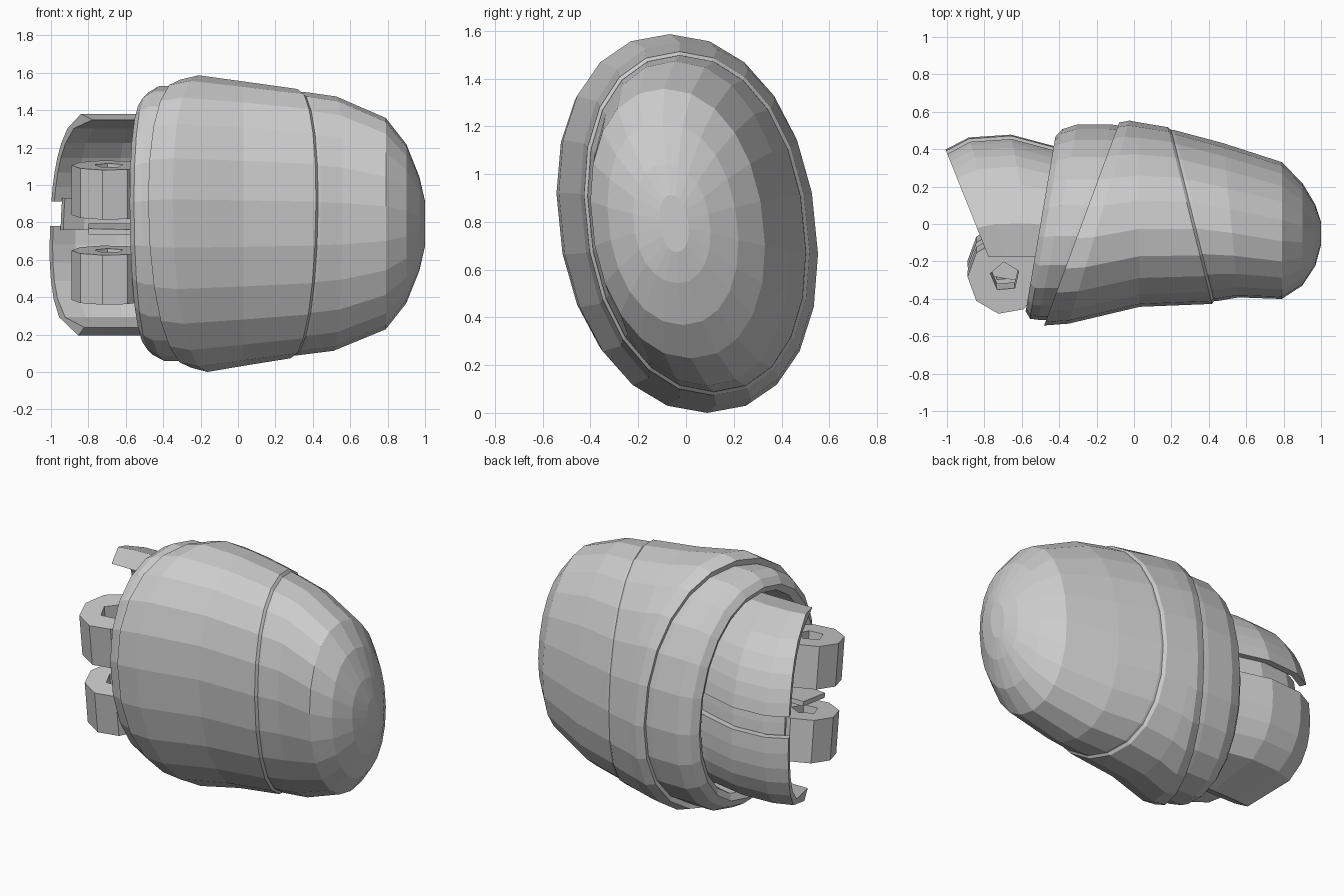
import bpy, bmesh, math

if "Cube" in bpy.data.objects:
    bpy.data.objects.remove(bpy.data.objects["Cube"])

ZC = 0.793     # mid height
TILT = 0.10    # the whole part leans toward -y with height


def loft(name, rings, cap_start=False, cap_end=False):
    """Skin a list of equal-length closed rings."""
    bm = bmesh.new()
    vr = [[bm.verts.new(p) for p in r] for r in rings]
    n = len(rings[0])
    for a, b in zip(vr, vr[1:]):
        for i in range(n):
            j = (i + 1) % n
            bm.faces.new((a[i], a[j], b[j], b[i]))
    if cap_start:
        bm.faces.new(vr[0][::-1])
    if cap_end:
        bm.faces.new(vr[-1])
    bmesh.ops.recalc_face_normals(bm, faces=bm.faces)
    me = bpy.data.meshes.new(name)
    bm.to_mesh(me)
    bm.free()
    ob = bpy.data.objects.new(name, me)
    bpy.context.collection.objects.link(ob)
    return ob


def oval(x, slope, yc, a, b, n=22, power=2.15):
    """Leaning oval ring; slope slants it along x with y."""
    pts = []
    for i in range(n):
        t = 2 * math.pi * (i + 0.5) / n
        c, s = math.cos(t), math.sin(t)
        y = a * math.copysign(abs(c) ** (2 / power), c)
        z = b * math.copysign(abs(s) ** (2 / power), s)
        y += yc - TILT * z
        pts.append((x + slope * y, y, ZC + z))
    return pts


def ovals(rows):
    return [oval(*r) for r in rows]


# middle shell with slanted front and rear edges
loft("outer_shell", ovals([
    (-0.27, 0.37, 0.0, 0.49, 0.73),
    (-0.28, 0.37, 0.0, 0.535, 0.77),
    (-0.19, 0.30, 0.01, 0.535, 0.793),
    (0.03, 0.0, 0.05, 0.485, 0.76),
    (0.31, -0.25, 0.045, 0.465, 0.72),
    (0.335, -0.25, 0.045, 0.44, 0.695)]))

# rounded end cap
loft("end_cap", ovals([
    (0.22, -0.25, 0.05, 0.45, 0.705),
    (0.34, -0.25, 0.045, 0.45, 0.705),
    (0.52, -0.10, 0.02, 0.405, 0.68),
    (0.79, 0.0, -0.035, 0.36, 0.565),
    (0.90, 0.0, -0.055, 0.27, 0.425),
    (0.97, 0.0, -0.06, 0.16, 0.25),
    (1.00, 0.0, -0.05, 0.06, 0.12)]), cap_end=True)

# rear collar with rolled rim and recessed floor
loft("rear_collar", ovals([
    (-0.20, 0.37, 0.01, 0.50, 0.73),
    (-0.30, 0.33, 0.01, 0.515, 0.735),
    (-0.41, 0.20, 0.01, 0.515, 0.735),
    (-0.47, 0.17, 0.0, 0.50, 0.70),
    (-0.50, 0.17, 0.0, 0.46, 0.655),
    (-0.48, 0.17, 0.0, 0.425, 0.615),
    (-0.34, 0.17, 0.0, 0.40, 0.59)]), cap_end=True)


# curved hollow joint lobes behind the hinge, open toward the front
def lobe(name, z0, z1, scale=1.0, inset=0.0, rows=6, wall=0.04):
    front = -0.12
    zs = [z0 + (z1 - z0) * i / rows for i in range(rows + 1)]

    def back(z, depth, h):
        v = min(abs(z - ZC) / h, 1)
        return front + depth * scale * (1 - v ** 2.5) ** (1 / 2.5)

    rings = []
    for f, depth in ((0, .51), (.17, .575), (.48, .59), (.79, .53), (1, .48)):
        outer = [(back(z, depth, 0.6), z, back(z, 0.51, 0.6)) for z in zs]
        inner = []
        for z in zs:
            zi = ZC + max(-0.555, min(0.555, z - ZC))
            inner.append((back(zi, depth - wall, 0.555), zi, back(zi, 0.51 - wall, 0.555)))
        ring = []
        for y, z, y_left in outer + inner[::-1]:
            shift = -TILT * (z - ZC)
            left = -0.80 + inset - 0.40 * (y_left + shift - front)
            ring.append((left + (-0.28 - left) * f, y + shift, z))
        rings.append(ring)
    return loft(name, rings, True, True)


lobe("upper_lobe", 0.91, 1.38)
lobe("lower_lobe", 0.195, 0.78)
lobe("lobe_web", 0.76, 0.93, 0.92, 0.04, 2)


# hinge parts follow the lean of the body
def lean(x, y, z):
    return (x, y - 0.12 * (z - 1.0), z + 0.13 * (y + 0.27))


def prism(name, outline, z0, z1):
    return loft(name, [[lean(x, y, z) for x, y in outline] for z in (z0, z1)],
                True, True)


def polygon(r, n, phase):
    return [(-0.69 + r * math.cos(2 * math.pi * i / n + phase),
             -0.27 + r * math.sin(2 * math.pi * i / n + phase)) for i in range(n)]


cutter = prism("pin_hole_cutter", polygon(0.08, 5, 0.4), 0.1, 1.4)
cutter.hide_render = True
cutter.hide_viewport = True
for label, z0, z1 in (("lower", 0.385, 0.65), ("upper", 0.84, 1.105)):
    k = prism(label + "_knuckle", polygon(0.2, 9, math.pi / 9), z0, z1)
    m = k.modifiers.new("pin_hole", "BOOLEAN")
    m.object = cutter
    m.operation = "DIFFERENCE"
    m.solver = "EXACT"
    # lug tying the knuckle to the collar
    prism(label + "_lug", [(-0.57, -0.40), (-0.36, -0.42), (-0.36, -0.1), (-0.57, -0.13)],
          z0 + 0.01, z1 - 0.01)

# thin spacer between the knuckles
prism("spacer_plate", [(-0.80, -0.30), (-0.45, -0.36), (-0.45, -0.08), (-0.80, -0.08)],
      0.74, 0.77)
